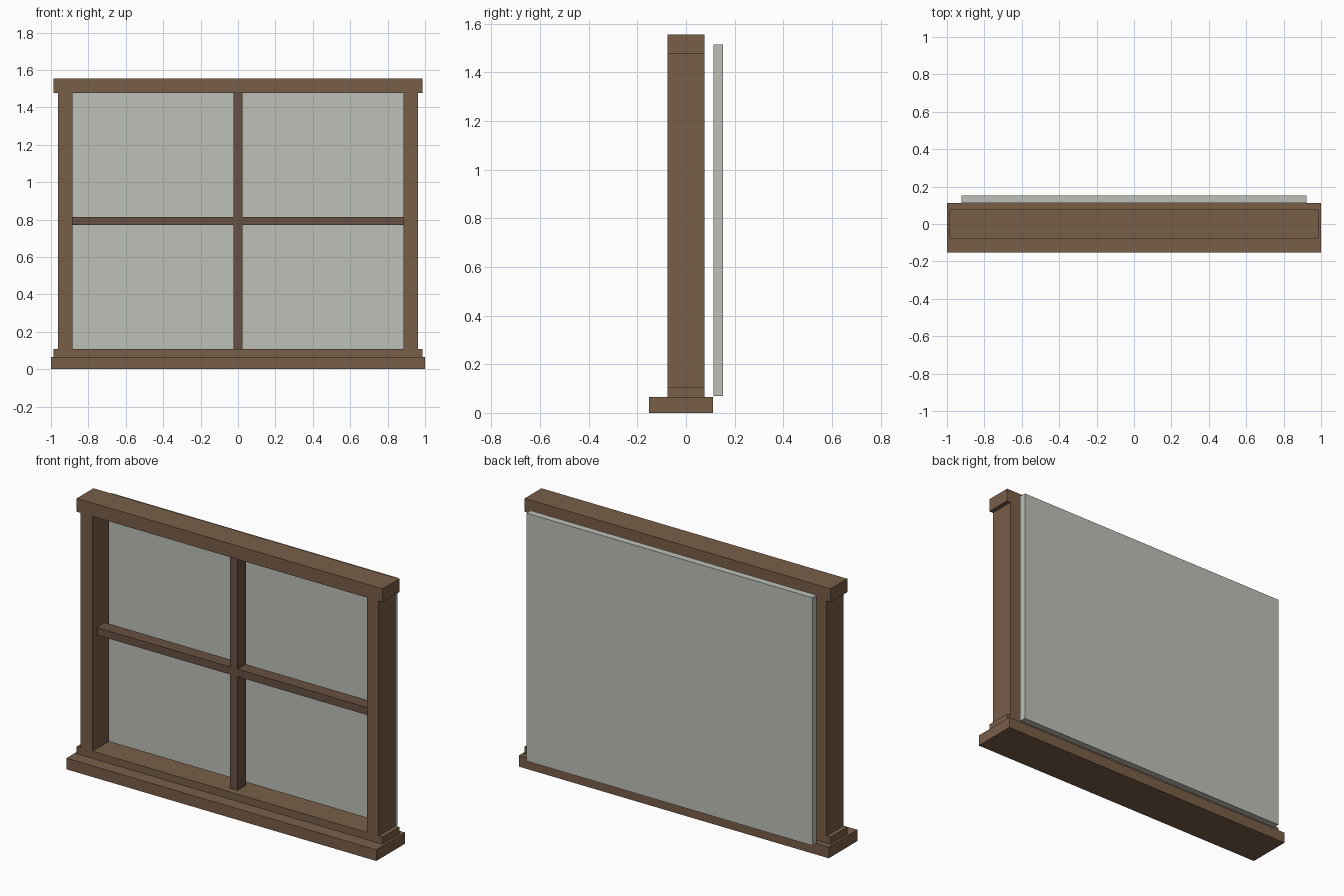
import bpy

if "Cube" in bpy.data.objects:
    bpy.data.objects.remove(bpy.data.objects["Cube"])


def material(name, color):
    m = bpy.data.materials.new(name)
    m.diffuse_color = (*color, 1.0)
    m.use_nodes = True
    m.node_tree.nodes["Principled BSDF"].inputs["Base Color"].default_value = m.diffuse_color
    return m


wood = material("wood", (0.19, 0.113, 0.066))
dark_wood = material("dark_wood", (0.14, 0.083, 0.056))
glass = material("pale_glass", (0.51, 0.53, 0.48))


def box(name, x, y, z, mat):
    """Box from (min, max) ranges on each axis."""
    ranges = (x, y, z)
    bpy.ops.mesh.primitive_cube_add(size=1, location=[(a + b) / 2 for a, b in ranges])
    ob = bpy.context.object
    ob.name = name
    ob.scale = [b - a for a, b in ranges]
    bpy.ops.object.transform_apply(location=False, rotation=False, scale=True)
    ob.data.materials.append(mat)
    return ob


FRAME_Y = (-0.077, 0.077)
BAR_Y = (-0.038, 0.038)
SILL, RAIL, HEAD, TOP = 0.065, 0.107, 1.477, 1.555

# Sill, bottom rail and head
box("sill", (-1, 1), (-0.153, 0.112), (0, SILL), wood)
box("bottom_rail", (-0.987, 0.987), FRAME_Y, (SILL, RAIL), wood)
box("head", (-0.987, 0.987), FRAME_Y, (HEAD, TOP), wood)

# Side posts and the two halves of the horizontal glazing bar
for side, s in (("left", -1), ("right", 1)):
    box(side + "_post", sorted((s * 0.885, s * 0.962)), FRAME_Y, (RAIL, HEAD), wood)
    box(side + "_glazing_bar", sorted((s * 0.024, s * 0.885)), BAR_Y, (0.77, 0.814), dark_wood)

# Vertical glazing bar
box("vertical_glazing_bar", (-0.024, 0.024), BAR_Y, (RAIL, HEAD), dark_wood)

# Glass pane behind the frame
box("glass_pane", (-0.922, 0.922), (0.113, 0.153), (0.069, 1.515), glass)
